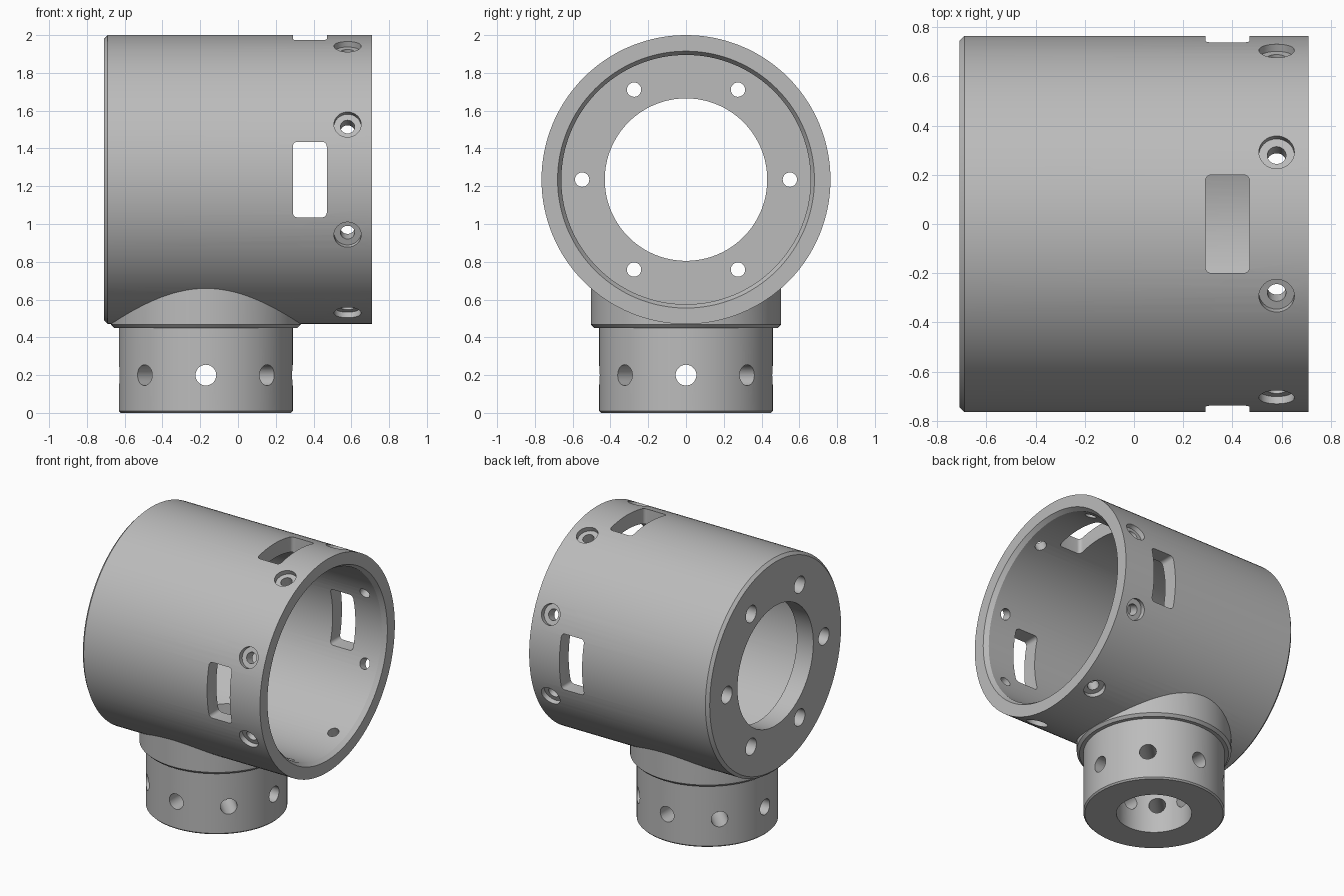
import bpy, bmesh
from math import pi, cos, sin, radians
from mathutils import Matrix, Vector

cube = bpy.data.objects.get("Cube")
if cube:
    bpy.data.objects.remove(cube, do_unlink=True)

AXIS_Z = 1.235   # height of the barrel axis
R = 0.765        # barrel outer radius
NECK_X = -0.17   # position of the neck

grey = bpy.data.materials.new("machined grey")
grey.use_nodes = True
colour = (0.5, 0.5, 0.5, 1)
grey.diffuse_color = colour
grey.node_tree.nodes["Principled BSDF"].inputs["Base Color"].default_value = colour


def place(origin, direction):
    """Matrix that moves local z onto the direction at the origin."""
    turn = Vector(direction).to_track_quat('Z', 'Y').to_matrix().to_4x4()
    return Matrix.Translation(origin) @ turn


def lathe(bm, profile, matrix, n=128):
    """Closed solid turned from (radius, height) points, lowest first."""
    rings = [[bm.verts.new(matrix @ Vector((r * cos(2 * pi * i / n), r * sin(2 * pi * i / n), h)))
              for i in range(n)] for r, h in profile]
    for a, b in zip(rings, rings[1:]):
        for i in range(n):
            j = (i + 1) % n
            bm.faces.new((a[i], a[j], b[j], b[i]))
    bm.faces.new(rings[0][::-1])
    bm.faces.new(rings[-1])


def finish(name, bm):
    bmesh.ops.recalc_face_normals(bm, faces=bm.faces)
    mesh = bpy.data.meshes.new(name)
    bm.to_mesh(mesh)
    bm.free()
    mesh.materials.append(grey)
    obj = bpy.data.objects.new(name, mesh)
    bpy.context.collection.objects.link(obj)
    return obj


def combine(target, tool, operation):
    mod = target.modifiers.new(operation, 'BOOLEAN')
    mod.operation, mod.solver, mod.object = operation, 'EXACT', tool
    bpy.ops.object.select_all(action='DESELECT')
    bpy.context.view_layer.objects.active = target
    target.select_set(True)
    bpy.ops.object.modifier_apply(modifier=mod.name)
    bpy.data.objects.remove(tool, do_unlink=True)


along_x = place((0, 0, AXIS_Z), (1, 0, 0))
up_neck = Matrix.Translation((NECK_X, 0, 0))

# Barrel with a chamfered closed end
bm = bmesh.new()
lathe(bm, [(R - 0.02, -0.71), (R, -0.69), (R, 0.71)], along_x)
housing = finish("pipe_housing", bm)

# Neck and wider collar below the barrel
bm = bmesh.new()
lathe(bm, [(0.45, 0), (0.46, 0.01), (0.46, 0.45), (0.485, 0.45), (0.503, 0.468), (0.503, 0.9)], up_neck)
combine(housing, finish("neck", bm), 'UNION')

# Wide barrel bore with chamfered mouth, leaving the end plate
bm = bmesh.new()
lathe(bm, [(0.66, -0.58), (0.66, 0.68), (0.68, 0.71), (0.68, 0.8)], along_x)
combine(housing, finish("barrel_bore", bm), 'DIFFERENCE')

# Opening in the end plate
bm = bmesh.new()
lathe(bm, [(0.43, -0.8), (0.43, -0.4)], along_x)
combine(housing, finish("plate_opening", bm), 'DIFFERENCE')

# Neck bore
bm = bmesh.new()
lathe(bm, [(0.245, -0.1), (0.245, 0.9)], up_neck)
combine(housing, finish("neck_bore", bm), 'DIFFERENCE')

# All the small holes
bm = bmesh.new()
for k in range(8):
    # countersunk screw holes round the open end
    a = radians(22.5 + 45 * k)
    out = Vector((0, cos(a), sin(a)))
    lathe(bm, [(0.038, 0.55), (0.038, R - 0.035), (0.072, R - 0.035), (0.072, 0.9)],
          place((0.58, 0, AXIS_Z), out), 32)
    # cross holes round the neck
    b = radians(45 * k)
    lathe(bm, [(0.055, 0.2), (0.055, 0.6)], place((NECK_X, 0, 0.2), (cos(b), sin(b), 0)), 32)
for k in range(6):
    # stepped bolt holes in the end plate
    a = radians(60 * k)
    lathe(bm, [(0.038, 0.4), (0.038, 0.63), (0.06, 0.63), (0.06, 0.8)],
          place((0, 0.55 * cos(a), AXIS_Z + 0.55 * sin(a)), (-1, 0, 0)), 32)
combine(housing, finish("hole_cutters", bm), 'DIFFERENCE')

# Rounded windows at the front, back and top
bm = bmesh.new()
for turn in (0, 90, 180):
    matrix = (Matrix.Translation((0.38, 0, AXIS_Z)) @ Matrix.Rotation(radians(turn), 4, 'X')
              @ Matrix.Translation((0, 0.7, 0)) @ Matrix.Diagonal((0.18, 0.4, 0.4, 1)))
    verts = bmesh.ops.create_cube(bm, size=1, matrix=matrix)['verts']
    depth = Matrix.Rotation(radians(turn), 3, 'X') @ Vector((0, 1, 0))
    edges = [e for e in {e for v in verts for e in v.link_edges}
             if abs((e.verts[0].co - e.verts[1].co).normalized().dot(depth)) > 0.9]
    bmesh.ops.bevel(bm, geom=edges, offset=0.025, segments=5, profile=0.5, affect='EDGES')
combine(housing, finish("window_cutters", bm), 'DIFFERENCE')

bpy.ops.object.shade_smooth_by_angle(angle=radians(25))
